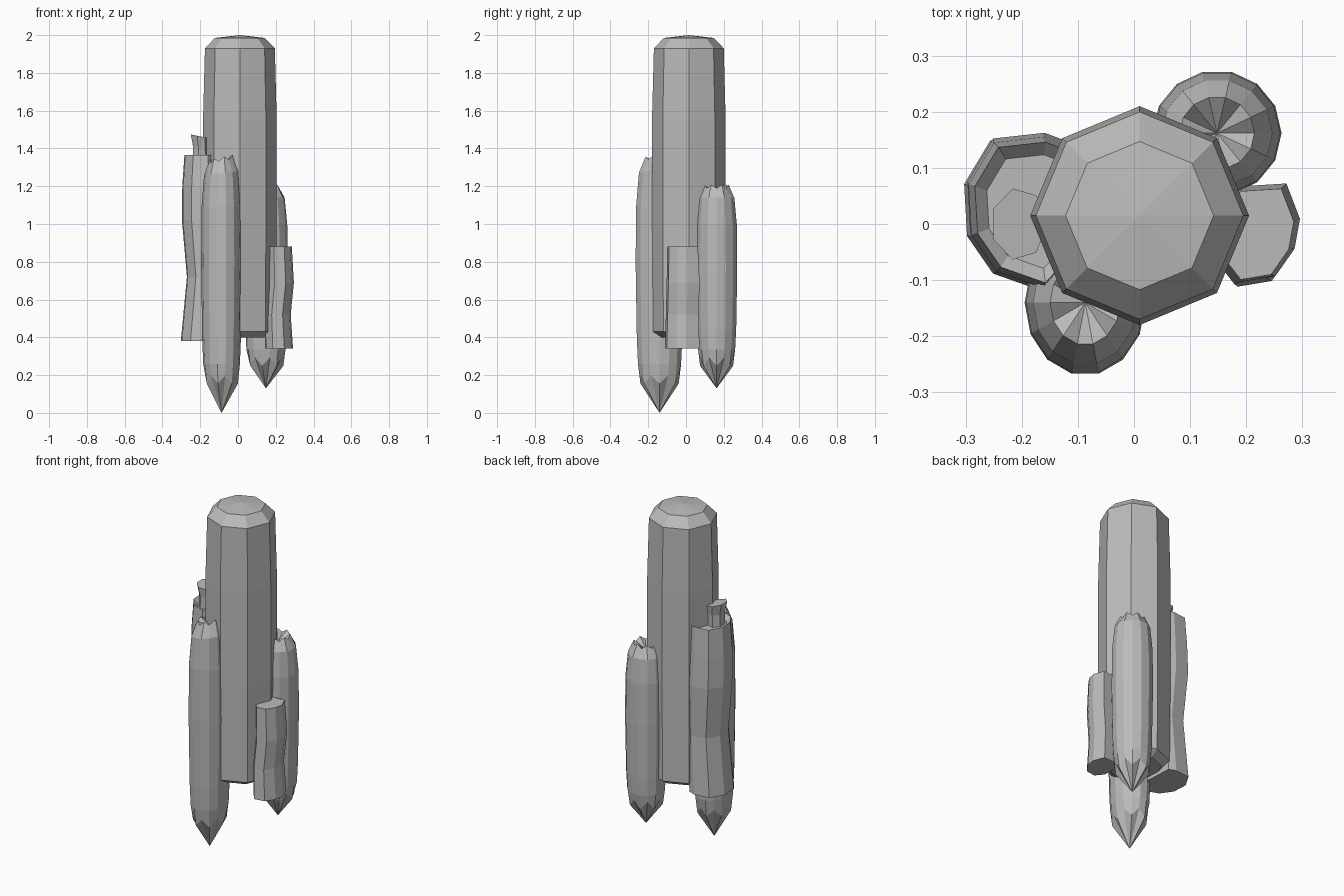
import bpy, bmesh, math

cube = bpy.data.objects.get("Cube")
if cube:
    bpy.data.objects.remove(cube)

stone = bpy.data.materials.new("grey_crystal")
stone.use_nodes = True
GREY = (0.5, 0.5, 0.5, 1)
stone.diffuse_color = GREY
stone.node_tree.nodes["Principled BSDF"].inputs["Base Color"].default_value = GREY


def ring(x, y, z, rx, ry, sides, zigzag=0.0, tilt=0.0):
    """Level ellipse, optionally with alternating heights or an x tilt."""
    pts = []
    for i in range(sides):
        a = math.tau * i / sides
        up = zigzag * (1 if i % 2 else -1) + tilt * math.cos(a)
        pts.append((x + rx * math.cos(a), y + ry * math.sin(a), z + up))
    return pts


def loft(name, rings, bottom=None, top=None):
    """Skin a stack of rings; close each end with a point or a flat cap."""
    bm = bmesh.new()
    rows = [[bm.verts.new(p) for p in r] for r in rings]
    n = len(rows[0])
    for low, high in zip(rows, rows[1:]):
        for i in range(n):
            j = (i + 1) % n
            bm.faces.new((low[i], low[j], high[j], high[i]))
    for row, tip in ((rows[0], bottom), (rows[-1], top)):
        if tip:
            apex = bm.verts.new(tip)
            for i in range(n):
                bm.faces.new((row[i], row[(i + 1) % n], apex))
        else:
            bm.faces.new(row)
    bmesh.ops.recalc_face_normals(bm, faces=bm.faces)
    mesh = bpy.data.meshes.new(name)
    bm.to_mesh(mesh)
    bm.free()
    mesh.materials.append(stone)
    obj = bpy.data.objects.new(name, mesh)
    bpy.context.collection.objects.link(obj)
    return obj


# Tall octagonal centre column with bevelled ends
column = [(0.40, 0.145), (0.43, 0.19), (1.0, 0.195), (1.55, 0.195),
          (1.93, 0.185), (1.985, 0.132)]
loft("centre_column", [ring(0.01, 0.015, z, r, r, 8) for z, r in column],
     top=(0.01, 0.015, 2.0))


# Rounded shards with pointed lower tips and a hollowed crown
def pointed_shard(name, x, y, base, crown, rx, ry, lean):
    sides = 14
    height = crown - base
    profile = [(0.13, 0.80, 0.022), (0.19, 0.90, 0), (0.29, 0.95, 0),
               (0.58, 1.0, 0), (0.80, 0.98, 0), (0.93, 0.86, 0),
               (0.985, 0.58, 0.01)]
    rings = [ring(x, y, base + t * height, rx * s, ry * s, sides, zig,
                  lean if t > 0.9 else 0) for t, s, zig in profile]
    loft(name, rings, bottom=(x, y, base), top=(x, y, crown - 0.06))


pointed_shard("front_pointed_shard", -0.087, -0.14, 0.0, 1.365, 0.108, 0.13, 0.012)
pointed_shard("back_pointed_shard", 0.148, 0.162, 0.13, 1.215, 0.115, 0.112, 0.0)


# Irregular prisms: one outline, shifted and scaled at each level
def prism(name, outline, levels):
    cx = sum(p[0] for p in outline) / len(outline)
    cy = sum(p[1] for p in outline) / len(outline)
    loft(name, [[(cx + (x - cx) * s + dx, cy + (y - cy) * s + dy, z)
                 for x, y in outline] for z, dx, dy, s in levels])


prism("left_prism",
      [(-0.12, 0.14), (-0.16, 0.155), (-0.25, 0.145), (-0.295, 0.07),
       (-0.29, -0.02), (-0.245, -0.085), (-0.16, -0.115), (-0.11, -0.06)],
      [(0.38, -0.005, 0.0, 1.03), (0.72, 0.02, 0.0, 0.95),
       (1.02, 0.0, 0.005, 1.02), (1.2, 0.0, 0.0, 1.0),
       (1.365, 0.005, 0.0, 0.93), (1.34, 0.01, 0.0, 0.75)])

prism("right_prism",
      [(0.27, 0.075), (0.295, 0.01), (0.285, -0.045), (0.25, -0.095),
       (0.19, -0.105), (0.155, -0.06), (0.15, 0.02), (0.19, 0.07)],
      [(0.34, -0.005, -0.005, 1.02), (0.52, -0.013, -0.005, 0.96),
       (0.69, 0.003, 0.0, 0.97), (0.88, -0.003, -0.003, 0.9)])

# Small prism rising from the left one
loft("small_top_prism", [
    ring(-0.2, 0.0, 1.3, 0.045, 0.055, 7),
    ring(-0.2, 0.0, 1.41, 0.042, 0.055, 7),
    ring(-0.205, 0.0, 1.465, 0.05, 0.065, 7, tilt=-0.01)])
